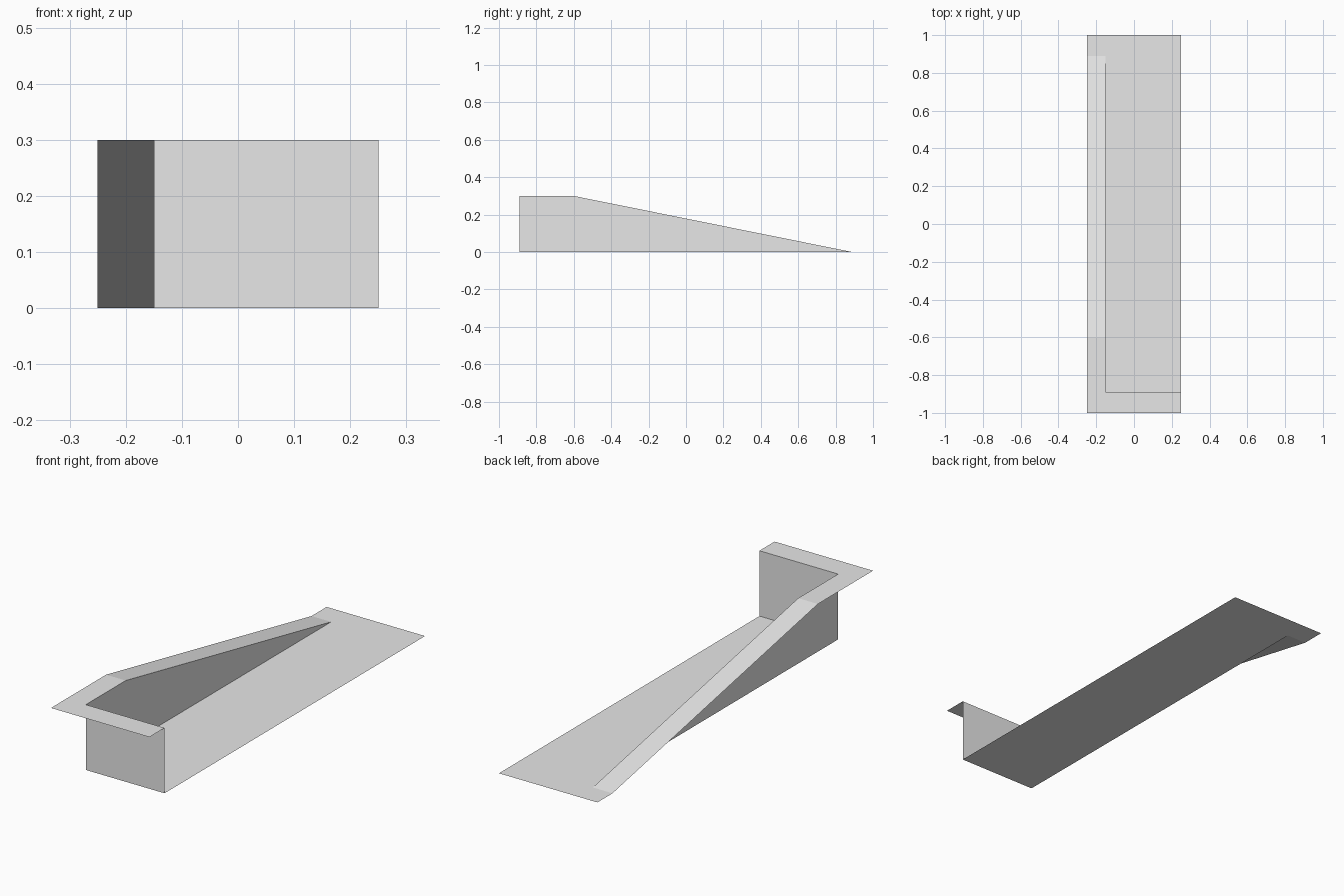
import bpy

cube = bpy.data.objects.get("Cube")
if cube:
    bpy.data.objects.remove(cube, do_unlink=True)

# One plain grey for the whole sheet-like model
grey = bpy.data.materials.new("light grey")
grey.use_nodes = True
colour = (0.8, 0.8, 0.8, 1)
grey.diffuse_color = colour
grey.node_tree.nodes["Principled BSDF"].inputs["Base Color"].default_value = colour

# Key positions
LEFT, WALL, RIGHT = -0.25, -0.15, 0.25
FRONT, FACE, CREST, TOE, BACK = -1, -0.89, -0.6, 0.89, 1
TOP = 0.3


def sheet(name, points, faces):
    mesh = bpy.data.meshes.new(name)
    mesh.from_pydata(points, [], faces)
    mesh.materials.append(grey)
    obj = bpy.data.objects.new(name, mesh)
    bpy.context.collection.objects.link(obj)
    return obj


# Flat floor, widening behind the toe of the slope
sheet("floor", [(WALL, FACE, 0), (RIGHT, FACE, 0), (RIGHT, BACK, 0),
                (LEFT, BACK, 0), (LEFT, TOE, 0), (WALL, TOE, 0)],
      [range(6)])

# Upright wall closing the front end
sheet("front_wall", [(WALL, FACE, 0), (RIGHT, FACE, 0),
                     (RIGHT, FACE, TOP), (WALL, FACE, TOP)], [range(4)])

# Side wall tapering to the floor
sheet("side_wall", [(WALL, FACE, 0), (WALL, FACE, TOP),
                    (WALL, CREST, TOP), (WALL, TOE, 0)], [range(4)])

# Level rim around the front corner
sheet("level_rim", [(LEFT, FRONT, TOP), (RIGHT, FRONT, TOP), (RIGHT, FACE, TOP),
                    (WALL, FACE, TOP), (WALL, CREST, TOP), (LEFT, CREST, TOP)],
      [range(6)])

# Rim running down the slope to the floor
sheet("sloping_rim", [(LEFT, CREST, TOP), (WALL, CREST, TOP),
                      (WALL, TOE, 0), (LEFT, TOE, 0)], [range(4)])
